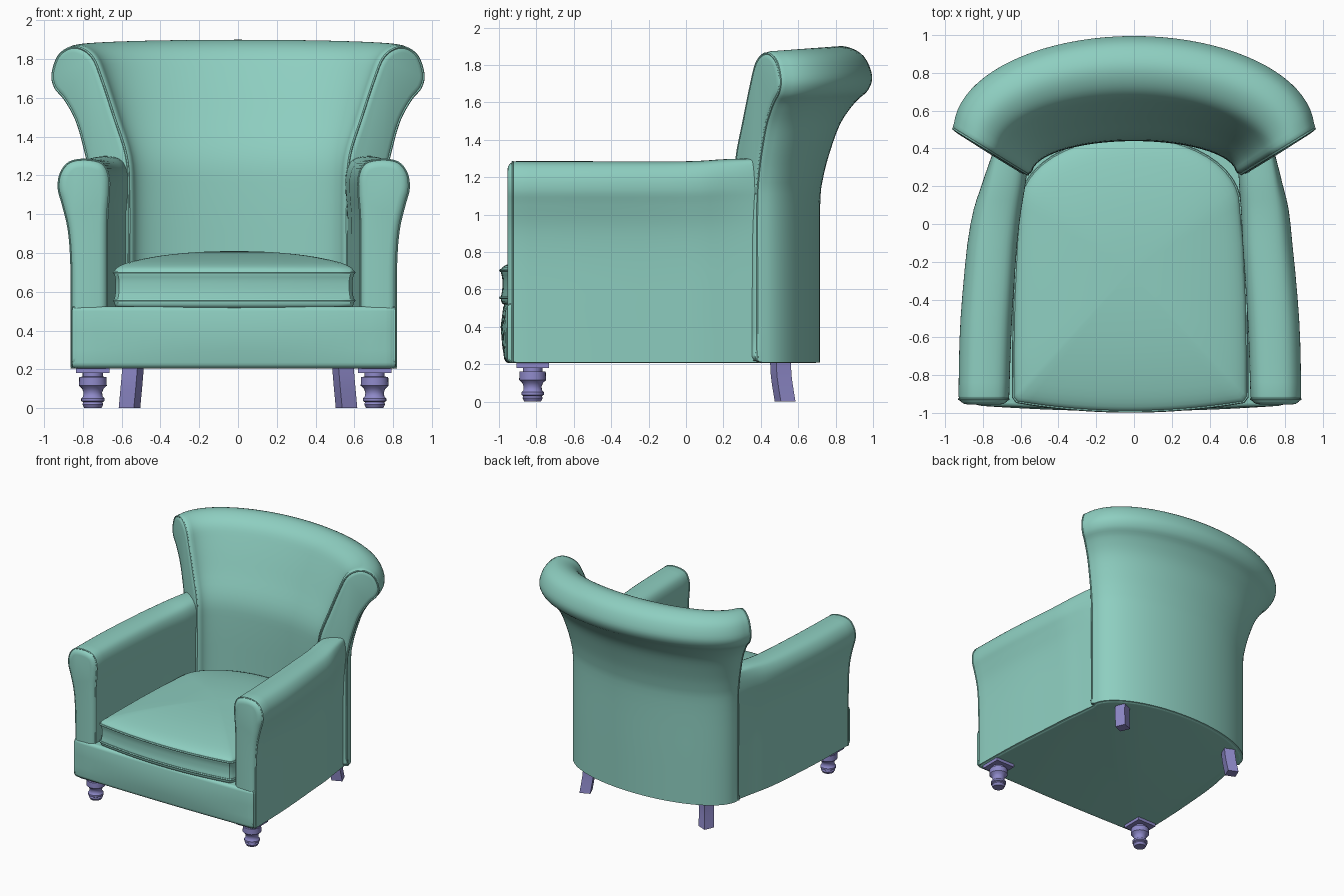
import bpy, bmesh, math
from mathutils import Vector

if "Cube" in bpy.data.objects:
    bpy.data.objects.remove(bpy.data.objects["Cube"])


def make_material(name, rgb):
    mat = bpy.data.materials.new(name)
    mat.use_nodes = True
    mat.diffuse_color = (*rgb, 1)
    mat.node_tree.nodes["Principled BSDF"].inputs["Base Color"].default_value = (*rgb, 1)
    return mat


FABRIC = make_material("teal_fabric", (0.27, 0.62, 0.53))
WOOD = make_material("violet_wood", (0.27, 0.25, 0.58))


def finish(obj, mat):
    obj.data.materials.clear()
    obj.data.materials.append(mat)
    bpy.ops.object.select_all(action='DESELECT')
    obj.select_set(True)
    bpy.context.view_layer.objects.active = obj
    bpy.ops.object.shade_smooth_by_angle(angle=math.radians(40))


def smooth(points, steps):
    """Spline through points of any dimension."""
    pts = [Vector(p) for p in points]
    pts = [pts[0]] + pts + [pts[-1]]
    out = []
    for a, b, c, d in zip(pts, pts[1:], pts[2:], pts[3:]):
        for k in range(steps):
            t = k / steps
            out.append(0.5 * (2 * b + (c - a) * t + (2 * a - 5 * b + 4 * c - d) * t * t
                              + (3 * b - a - 3 * c + d) * t ** 3))
    return out + [pts[-1]]


def rounded_end(ring, axis, radius):
    """Rings that round the end of a loft over towards axis."""
    axis = Vector(axis).normalized()
    n = len(ring)
    area = sum((ring[i - 1].cross(ring[i]) for i in range(n)), Vector((0, 0, 0))).dot(axis)
    sign = 1 if area > 0 else -1
    result = []
    for k in range(1, 5):
        a = k * math.pi / 8
        rim = []
        for i, p in enumerate(ring):
            out = (ring[(i + 1) % n] - ring[i - 1]).cross(axis).normalized() * sign
            rim.append(p - out * radius * (1 - math.cos(a)) + axis * radius * math.sin(a))
        result.append(rim)
    return result


def loft(name, rings, mat):
    bm = bmesh.new()
    rows = [[bm.verts.new(p) for p in ring] for ring in rings]
    n = len(rows[0])
    for a, b in zip(rows, rows[1:]):
        for i in range(n):
            j = (i + 1) % n
            bm.faces.new((a[i], a[j], b[j], b[i]))
    bm.faces.new(rows[0])
    bm.faces.new(rows[-1])
    bmesh.ops.recalc_face_normals(bm, faces=bm.faces)
    mesh = bpy.data.meshes.new(name)
    bm.to_mesh(mesh)
    bm.free()
    obj = bpy.data.objects.new(name, mesh)
    bpy.context.collection.objects.link(obj)
    finish(obj, mat)
    return obj


def piping(name, ring, radius=0.007):
    curve = bpy.data.curves.new(name, 'CURVE')
    curve.dimensions = '3D'
    curve.bevel_depth = radius
    curve.bevel_resolution = 1
    line = curve.splines.new('POLY')
    line.points.add(len(ring) - 1)
    for point, p in zip(line.points, ring):
        point.co = (*p, 1)
    line.use_cyclic_u = True
    obj = bpy.data.objects.new(name, curve)
    bpy.context.collection.objects.link(obj)
    bpy.ops.object.select_all(action='DESELECT')
    obj.select_set(True)
    bpy.context.view_layer.objects.active = obj
    bpy.ops.object.convert(target='MESH')
    finish(bpy.context.view_layer.objects.active, FABRIC)


def shift(y):
    """The seat and arms sit slightly to the right of the back."""
    return -0.022 * min(1, max(0, (0.42 - y) / 0.5))


# Curved wing back: one rolled section swept between an inner and an outer arc
def back_point(theta, u, z):
    s, c = math.sin(theta), math.cos(theta)
    inner, outer = Vector((0.54 * s, 0.27 + 0.17 * c)), Vector((0.955 * s, 0.5 + 0.495 * c))
    p = inner.lerp(outer, u)
    rise = 0.03 * c * max(0, z - 1.2) / 0.7
    return Vector((p.x, p.y, z + rise))


back_section = smooth([(0, 0.21), (0, 0.7), (0, 1.1), (0.03, 1.3), (0.18, 1.5), (0.34, 1.7),
                       (0.45, 1.81), (0.6, 1.862), (0.76, 1.868), (0.92, 1.82), (1, 1.72),
                       (0.96, 1.645), (0.84, 1.585), (0.7, 1.48), (0.6, 1.34), (0.53, 1.2),
                       (0.5, 1.05), (0.5, 0.6), (0.5, 0.21)], 4)
angles = [math.radians(-86 + 172 * i / 40) for i in range(41)]
back_rings = [[back_point(a, u, z) for u, z in back_section] for a in angles]
start = rounded_end(back_rings[0], (-0.48, -0.88, 0), 0.04)
end = rounded_end(back_rings[-1], (0.48, -0.88, 0), 0.04)
loft("wing_back", start[::-1] + back_rings + end, FABRIC)
piping("right_wing_piping", start[1])
piping("left_wing_piping", end[1])

# Arms: rolled section swept front to back, narrowing towards the rear
arm_section = smooth([(1, 0.21), (1, 0.5), (1.01, 0.75), (1.08, 0.92), (1.24, 1.05),
                      (1.35, 1.13), (1.3, 1.21), (1.05, 1.27), (0.6, 1.285), (0.15, 1.265),
                      (-0.04, 1.2), (-0.05, 1.1), (0, 0.95), (0, 0.5), (0, 0.21)], 4)
# station: y, inner x, outer x, flare, lift
arm_stations = smooth([(-0.91, 0.65, 0.84, 1, 0), (-0.5, 0.635, 0.828, 1, 0),
                       (0, 0.6, 0.79, 0.85, 0), (0.22, 0.575, 0.755, 0.6, 0.015),
                       (0.42, 0.56, 0.722, 0.2, 0.02)], 4)
for side, label in ((1, "left"), (-1, "right")):
    rings = []
    for y, inner, outer, flare, lift in arm_stations:
        ring = []
        for w, z in arm_section:
            w = 1 + (w - 1) * flare if w > 1 else w
            x = inner + w * (outer - inner)
            ring.append(Vector((side * x + shift(y), y, z + lift * max(0, z - 0.5))))
        rings.append(ring)
    front = rounded_end(rings[0], (0, -1, 0), 0.045)
    loft(label + "_arm", front[::-1] + rings, FABRIC)
    piping(label + "_arm_piping", front[0], 0.006)


# Base: upholstered frame with a bulging front rail
def base_ring(z, bulge):
    half = smooth([(0.785, -0.963), (0.825, -0.95), (0.838, -0.91), (0.822, -0.5),
                   (0.783, 0), (0.75, 0.22), (0.732, 0.36)], 4)
    front = []
    for i in range(1, 20):
        x = -0.785 + 1.57 * i / 20
        front.append(Vector((x, -0.963 - bulge * (1 - (x / 0.785) ** 2))))
    rear = [back_point(math.radians(86 - 8.6 * i), 0.49, z).xy for i in range(21)]
    mirrored = [Vector((-p.x, p.y)) for p in reversed(half)]
    return [Vector((p.x + shift(p.y), p.y, z)) for p in front + half + rear + mirrored]


base_rings = [base_ring(0.235, 0.01), base_ring(0.3, 0.02), base_ring(0.4, 0.028),
              base_ring(0.5, 0.015)]
loft("seat_base", rounded_end(base_rings[0], (0, 0, -1), 0.03)[::-1] + base_rings
     + rounded_end(base_rings[-1], (0, 0, 1), 0.025), FABRIC)


# Seat cushion: boxed edge with piping and a domed top
def cushion_ring(scale, z):
    front = [(x / 10 * 0.6, -0.94 - 0.05 * (1 - (x / 10) ** 2)) for x in range(-10, 11)]
    half = [(0.618, -0.915), (0.617, -0.7), (0.612, -0.4), (0.598, -0.1)]
    rear = [(0.58 * math.cos(a * math.pi / 24), 0.1 + 0.36 * math.sin(a * math.pi / 24))
            for a in range(25)]
    outline = front + half + rear + [(-x, y) for x, y in reversed(half)]
    return [Vector((x * scale - 0.02, -0.25 + (y + 0.25) * scale, z)) for x, y in outline]


cushion_profile = smooth([(0.95, 0.51), (0.99, 0.525), (1, 0.555), (0.99, 0.6), (0.99, 0.66),
                          (1, 0.7), (0.97, 0.728), (0.85, 0.757), (0.6, 0.787),
                          (0.3, 0.805), (0.03, 0.81)], 3)
loft("seat_cushion", [cushion_ring(s, z) for s, z in cushion_profile], FABRIC)
piping("cushion_lower_piping", cushion_ring(1, 0.555), 0.009)
piping("cushion_upper_piping", cushion_ring(1, 0.7), 0.009)


# Legs: turned front pair under square plates, curved square rear pair
def circle(x, y, z, radius, sides, turn=0):
    return [Vector((x + radius * math.cos(turn + math.tau * i / sides),
                    y + radius * math.sin(turn + math.tau * i / sides), z))
            for i in range(sides)]


turning = [(0.052, 0.19), (0.052, 0.162), (0.07, 0.16), (0.072, 0.115), (0.055, 0.1),
           (0.048, 0.08), (0.05, 0.06), (0.06, 0.05), (0.06, 0.036), (0.05, 0.03),
           (0.054, 0.018), (0.044, 0)]
for side, label in ((1, "left"), (-1, "right")):
    x, y = side * 0.727 - 0.022, -0.82
    loft(label + "_front_leg", [circle(x, y, z, r, 24) for r, z in turning], WOOD)
    loft(label + "_front_leg_plate",
         [circle(x, y, z, 0.122, 4, math.pi / 4) for z in (0.18, 0.212)], WOOD)
    path = smooth([(0.54, 0.505, 0.23), (0.548, 0.51, 0.13), (0.56, 0.53, 0)], 4)
    loft(label + "_rear_leg", [circle(side * px, py, pz, 0.06, 4, math.pi / 4 + side * 0.4)
                               for px, py, pz in path], WOOD)
